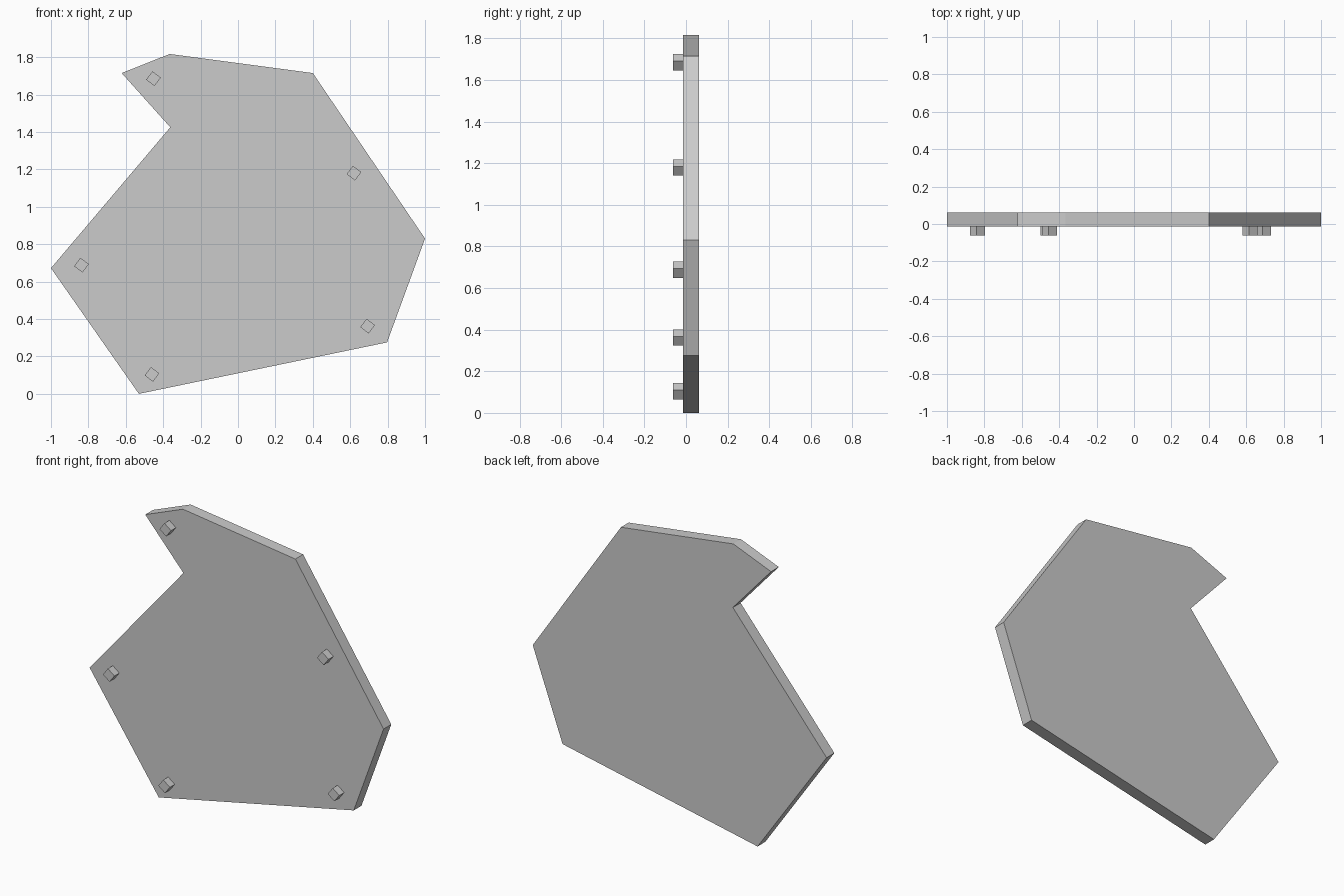
import bpy, bmesh, math
from mathutils import Matrix

cube = bpy.data.objects.get("Cube")
if cube:
    bpy.data.objects.remove(cube, do_unlink=True)

FRONT, PLATE_FRONT, BACK = -0.0615, -0.0135, 0.0615

grey = bpy.data.materials.new("light grey")
grey.use_nodes = True
grey.diffuse_color = (0.6, 0.6, 0.6, 1)
bsdf = next(n for n in grey.node_tree.nodes if n.type == 'BSDF_PRINCIPLED')
bsdf.inputs["Base Color"].default_value = grey.diffuse_color


def extruded(name, outline, y_front, y_back):
    """Prism with an x-z outline, given anticlockwise from the front."""
    bm = bmesh.new()
    face = bm.faces.new([bm.verts.new((x, y_front, z)) for x, z in outline])
    new = bmesh.ops.extrude_face_region(bm, geom=[face], use_keep_orig=True)["geom"]
    verts = [v for v in new if isinstance(v, bmesh.types.BMVert)]
    bmesh.ops.translate(bm, verts=verts, vec=(0, y_back - y_front, 0))
    bmesh.ops.recalc_face_normals(bm, faces=bm.faces)
    mesh = bpy.data.meshes.new(name)
    bm.to_mesh(mesh)
    bm.free()
    mesh.materials.append(grey)
    obj = bpy.data.objects.new(name, mesh)
    bpy.context.collection.objects.link(obj)
    return obj


# Broken-edged flat plate
extruded("plate", [(-0.53, 0), (0.797, 0.275), (1, 0.83), (0.40, 1.715),
                   (-0.365, 1.817), (-0.622, 1.715), (-0.362, 1.425), (-1, 0.672)],
         PLATE_FRONT, BACK)

# Small square pegs, all tilted alike, on the front of the plate
PEGS = {"upper_left": (-0.452, 1.685), "upper_right": (0.62, 1.18),
        "middle_left": (-0.837, 0.688), "lower_right": (0.693, 0.362),
        "lower_left": (-0.46, 0.104)}
RADIUS, TILT = 0.0395, math.radians(8)
for place, (px, pz) in PEGS.items():
    angles = [TILT + i * math.pi / 2 for i in range(4)]
    square = [(px + RADIUS * math.cos(a), pz + RADIUS * math.sin(a)) for a in angles]
    extruded("peg_" + place, square, FRONT, PLATE_FRONT)
